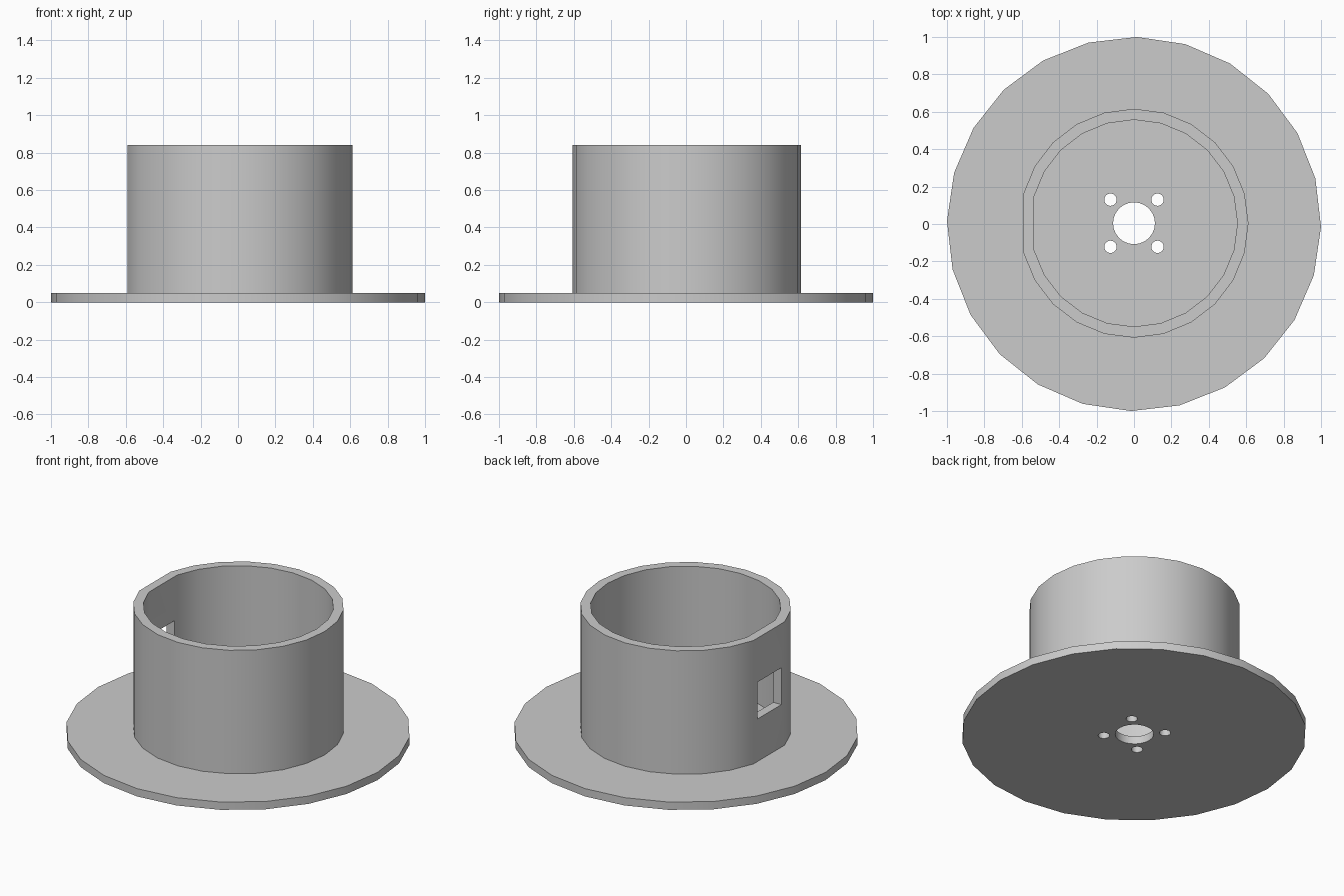
import bpy
import bmesh
from math import cos, sin, radians, tau

default = bpy.data.objects.get("Cube")
if default:
    bpy.data.objects.remove(default, do_unlink=True)

SIDES = 24
CENTRE_Y = 0.004
BASE_TOP = 0.05
RIM_TOP = 0.84

grey = bpy.data.materials.new("light_grey")
grey.use_nodes = True
grey.diffuse_color = (0.6, 0.6, 0.6, 1)
grey.node_tree.nodes["Principled BSDF"].inputs["Base Color"].default_value = (0.6, 0.6, 0.6, 1)


def circle(radius, sides=SIDES, turn=0.0, skip=None):
    """Points around a circle, optionally leaving one corner out."""
    angles = [tau * i / sides + turn for i in range(sides) if i != skip]
    return [(radius * cos(a), radius * sin(a)) for a in angles]


def prism(name, outline, z0, z1, centre=(0, 0), hole=None):
    """Extrude an outline; a matching inner outline makes it a tube."""
    bm = bmesh.new()

    def ring(points, z):
        return [bm.verts.new((x + centre[0], y + centre[1], z)) for x, y in points]

    def bridge(a, b):
        for i in range(len(a)):
            j = (i + 1) % len(a)
            bm.faces.new((a[i], a[j], b[j], b[i]))

    low, high = ring(outline, z0), ring(outline, z1)
    bridge(low, high)
    if hole:
        low_in, high_in = ring(hole, z0), ring(hole, z1)
        bridge(high, high_in)
        bridge(high_in, low_in)
        bridge(low_in, low)
    else:
        bm.faces.new(low)
        bm.faces.new(high)
    bmesh.ops.recalc_face_normals(bm, faces=bm.faces)
    mesh = bpy.data.meshes.new(name)
    bm.to_mesh(mesh)
    bm.free()
    mesh.materials.append(grey)
    obj = bpy.data.objects.new(name, mesh)
    bpy.context.collection.objects.link(obj)
    return obj


def cut(target, cutter):
    """Subtract the cutter and discard it."""
    cutter.hide_render = True
    mod = target.modifiers.new("cut", "BOOLEAN")
    mod.operation = "DIFFERENCE"
    mod.solver = "EXACT"
    mod.object = cutter
    bpy.context.view_layer.objects.active = target
    bpy.ops.object.modifier_apply(modifier=mod.name)
    bpy.data.objects.remove(cutter, do_unlink=True)


# Round flange with a shaft hole and four screw holes
flange = prism("flange", circle(1.0, turn=radians(-0.9)), 0, BASE_TOP)
cut(flange, prism("shaft_cutter", circle(0.112), -0.1, 0.2, (0, CENTRE_Y)))
for sx in (-1, 1):
    for sy in (-1, 1):
        spot = (sx * 0.126, sy * 0.126 + CENTRE_Y)
        cut(flange, prism("screw_cutter", circle(0.033), -0.1, 0.2, spot))

# Open drum with one flattened side
flat = SIDES // 2
drum = prism("drum", circle(0.612, skip=flat), BASE_TOP, RIM_TOP,
             (0, CENTRE_Y), circle(0.553, skip=flat))

# Square window through the flattened side
half = 0.12
window = [(-0.2, -half), (0.2, -half), (0.2, half), (-0.2, half)]
cut(drum, prism("window_cutter", window, 0.322, 0.558, (-0.565, 0)))

# Smooth round walls with crisp edges
for obj in (flange, drum):
    bpy.ops.object.select_all(action="DESELECT")
    obj.select_set(True)
    bpy.context.view_layer.objects.active = obj
    bpy.ops.object.shade_smooth_by_angle(angle=radians(30))
